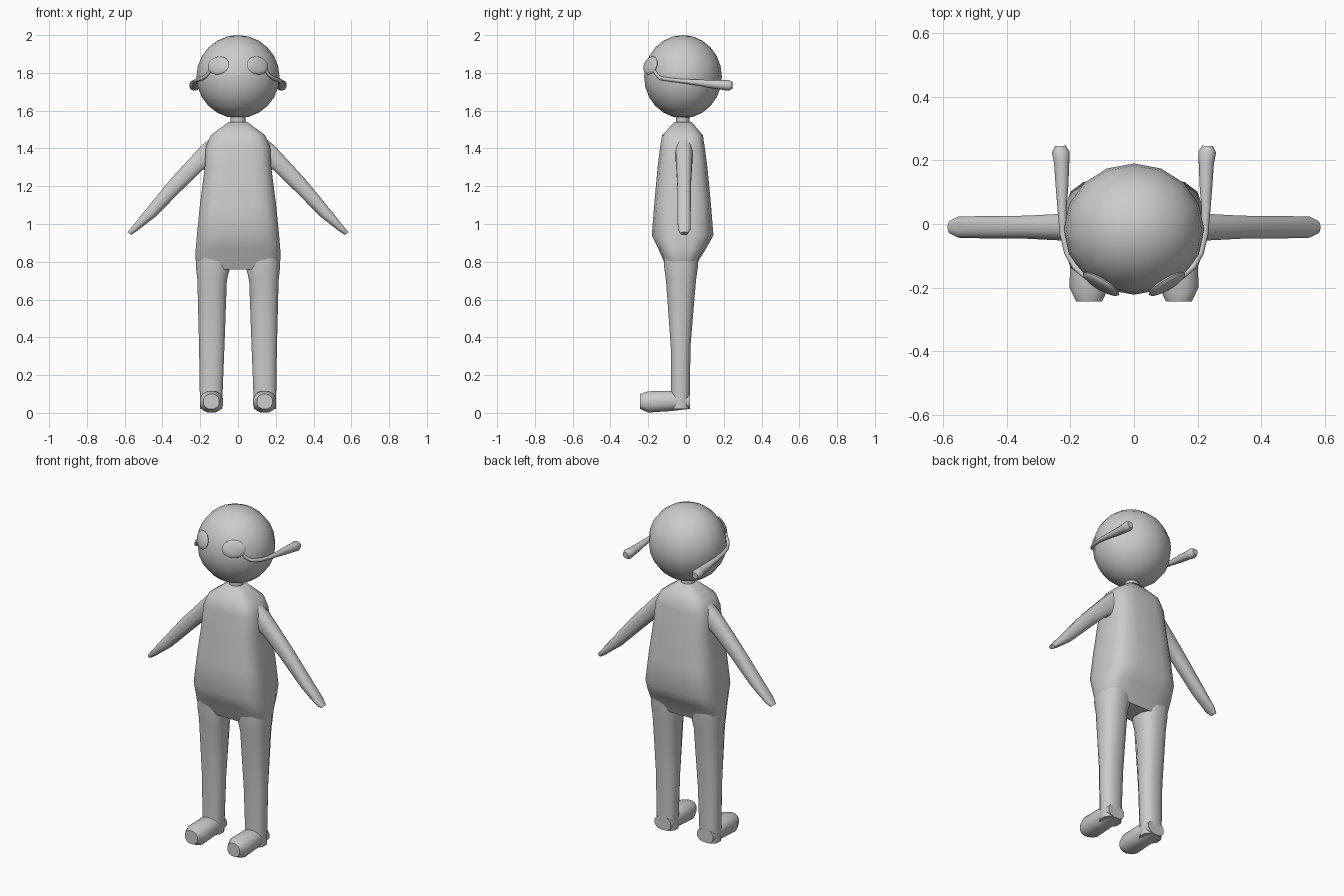
import bpy, bmesh, math
from mathutils import Vector, Matrix

cube = bpy.data.objects.get("Cube")
if cube:
    bpy.data.objects.remove(cube)

grey = bpy.data.materials.new("plain_grey")
grey.use_nodes = True
COLOUR = (0.6, 0.6, 0.6, 1)
grey.diffuse_color = COLOUR
grey.node_tree.nodes["Principled BSDF"].inputs["Base Color"].default_value = COLOUR


def finish(name, bm, mirror=False, angle=50):
    bmesh.ops.recalc_face_normals(bm, faces=bm.faces)
    mesh = bpy.data.meshes.new(name)
    bm.to_mesh(mesh)
    bm.free()
    mesh.materials.append(grey)
    ob = bpy.data.objects.new(name, mesh)
    bpy.context.collection.objects.link(ob)
    bpy.ops.object.select_all(action='DESELECT')
    ob.select_set(True)
    bpy.context.view_layer.objects.active = ob
    bpy.ops.object.shade_smooth_by_angle(angle=math.radians(angle))
    if mirror:
        ob.modifiers.new("mirror", 'MIRROR')
    return ob


def loft(name, rings, sides=12, power=1.0, mirror=False, angle=50):
    """Skin rings given as (centre, half axis u, half axis v)."""
    def bend(a):
        return math.copysign(abs(a) ** power, a)
    bm = bmesh.new()
    loops = []
    for c, u, v in rings:
        loop = []
        for i in range(sides):
            t = math.tau * (i + 0.5) / sides
            loop.append(bm.verts.new(Vector(c) + Vector(u) * bend(math.cos(t))
                                     + Vector(v) * bend(math.sin(t))))
        loops.append(loop)
    for a, b in zip(loops, loops[1:]):
        for i in range(sides):
            j = (i + 1) % sides
            bm.faces.new((a[i], a[j], b[j], b[i]))
    bm.faces.new(loops[0])
    bm.faces.new(loops[-1])
    return finish(name, bm, mirror, angle)


def level(z, x0, x1, y0, y1):
    """Horizontal ring from its extents."""
    return (((x0 + x1) / 2, (y0 + y1) / 2, z), ((x1 - x0) / 2, 0, 0), (0, (y1 - y0) / 2, 0))


# Head and neck
HEAD = Vector((0, -0.016, 1.78))
bm = bmesh.new()
bmesh.ops.create_uvsphere(bm, u_segments=16, v_segments=12, radius=1,
                          matrix=Matrix.Translation(HEAD) @ Matrix.Diagonal((0.22, 0.206, 0.22, 1)))
finish("head", bm)
loft("neck", [level(z, -0.04, 0.04, -0.055, 0.02) for z in (1.5, 1.6)])

# Torso: half width, front and back at each height
torso = [(1.54, 0.05, -0.06, 0.03), (1.47, 0.145, -0.128, 0.09), (1.41, 0.172, -0.138, 0.1),
         (1.3, 0.178, -0.152, 0.115), (1.1, 0.204, -0.17, 0.134), (0.94, 0.22, -0.183, 0.147),
         (0.87, 0.226, -0.148, 0.108), (0.81, 0.228, -0.122, 0.07), (0.76, 0.2, -0.1, 0.05)]
loft("torso", [level(z, -w, w, f, b) for z, w, f, b in torso], 16, 0.55)

# Legs
legs = [(0.86, 0.05, 0.222, -0.12, 0.07), (0.77, 0.04, 0.225, -0.118, 0.065),
        (0.7, 0.057, 0.217, -0.108, 0.055), (0.35, 0.07, 0.208, -0.082, 0.025),
        (0.1, 0.08, 0.204, -0.08, 0.022), (0.02, 0.082, 0.202, -0.08, 0.02)]
loft("legs", [level(*r) for r in legs], 12, 0.8, True)

# Feet: rings running from heel to toe (y, half width, bottom, top)
feet = [(0.02, 0.055, 0.02, 0.1), (-0.08, 0.061, 0.008, 0.118),
        (-0.2, 0.063, 0.0, 0.116), (-0.243, 0.042, 0.02, 0.1)]
loft("feet", [((0.141, y, (lo + hi) / 2), (w, 0, 0), (0, 0, (hi - lo) / 2))
              for y, w, lo, hi in feet], 12, 0.85, True)

# Arms: upper and lower edge points with half depth
arms = [((0.12, 1.475), (0.13, 1.27), 0.05), ((0.19, 1.42), (0.185, 1.287), 0.045),
        ((0.36, 1.235), (0.3, 1.175), 0.037), ((0.49, 1.075), (0.44, 1.035), 0.036),
        ((0.56, 0.987), (0.535, 0.962), 0.034), ((0.585, 0.957), (0.565, 0.942), 0.02)]
loft("arms", [(((a[0] + b[0]) / 2, -0.01, (a[1] + b[1]) / 2), (0, d, 0),
               ((a[0] - b[0]) / 2, 0, (a[1] - b[1]) / 2)) for a, b, d in arms],
     12, 0.8, True)

# Glasses lenses: flattened domes lying on the head
out = Vector((0.105, -0.175, 0.06))
bm = bmesh.new()
bmesh.ops.create_uvsphere(bm, u_segments=20, v_segments=8, radius=1,
                          matrix=Matrix.Translation(HEAD + out * 0.985)
                          @ out.to_track_quat('Z', 'Y').to_matrix().to_4x4()
                          @ Matrix.Diagonal((0.066, 0.05, 0.014, 1)))
finish("glasses_lenses", bm, True)

# Glasses side arms: centre points with radius, swelling at the tips
path = [(0.145, -0.17, 1.815, 0.008), (0.163, -0.155, 1.79, 0.009), (0.185, -0.135, 1.772, 0.01),
        (0.21, -0.09, 1.765, 0.01), (0.223, -0.03, 1.758, 0.011), (0.226, 0.05, 1.75, 0.015),
        (0.226, 0.12, 1.742, 0.021), (0.227, 0.19, 1.736, 0.025), (0.23, 0.225, 1.734, 0.029),
        (0.231, 0.245, 1.734, 0.018)]
points = [Vector(p[:3]) for p in path]
rings = []
for i, p in enumerate(points):
    along = (points[min(i + 1, len(points) - 1)] - points[max(i - 1, 0)]).normalized()
    side = along.cross(Vector((0, 0, 1))).normalized()
    r = path[i][3]
    rings.append((p, side * r, side.cross(along) * r))
loft("glasses_side_arms", rings, 10, 1.0, True, 60)
